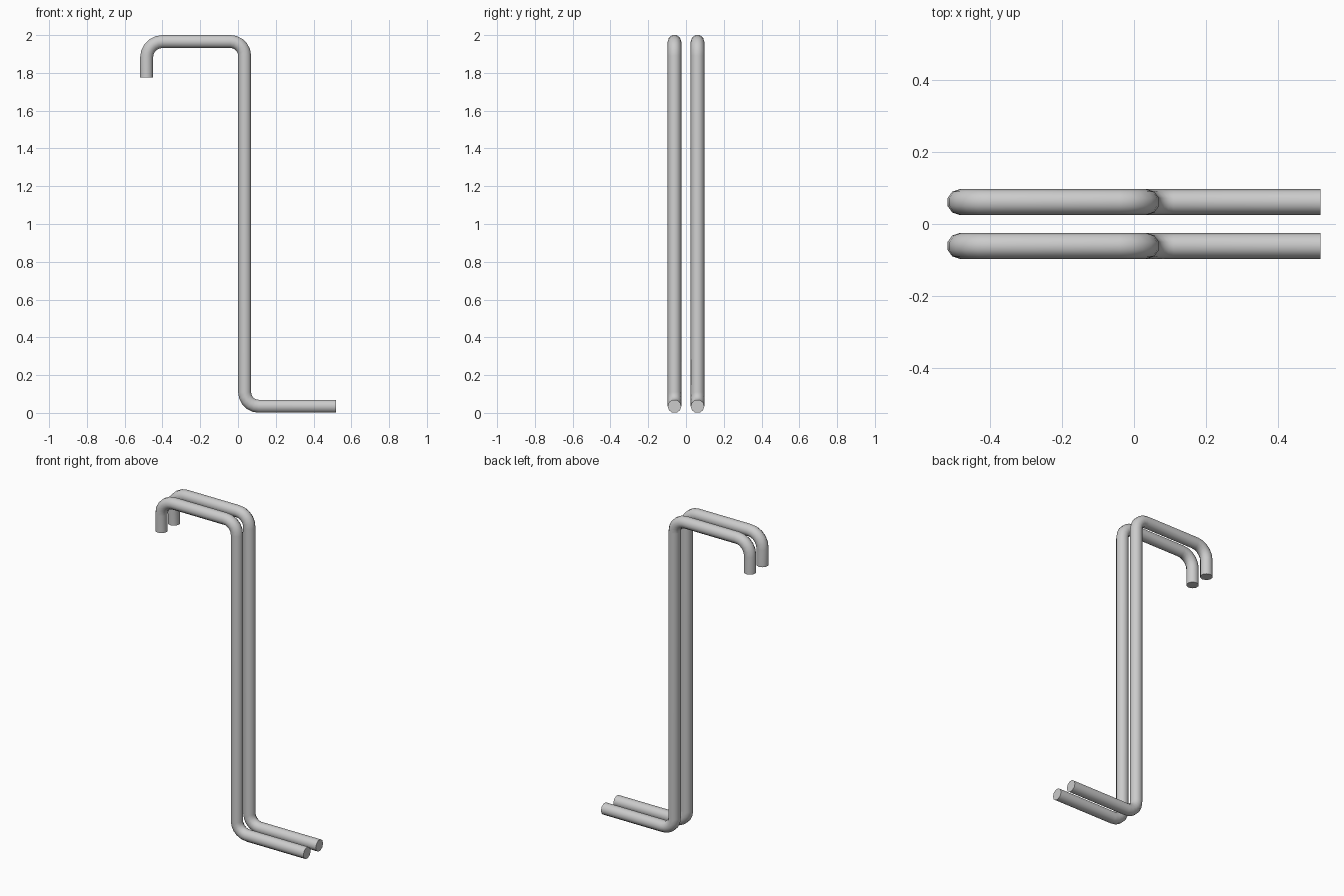
import bpy, bmesh, math
from mathutils import Vector

if "Cube" in bpy.data.objects:
    bpy.data.objects.remove(bpy.data.objects["Cube"])

R, SIDES, STEPS = 0.036, 10, 5
# centreline corners in x, z with bend radius
PATH = [(-0.484, 1.775, 0), (-0.484, 1.966, 0.085), (0.035, 1.966, 0.075),
        (0.035, 0.035, 0.075), (0.518, 0.035, 0)]


def centreline():
    """Points and tangents along the path, with rounded right-angle corners."""
    pts = [Vector(p[:2]) for p in PATH]
    out = [(pts[0], (pts[1] - pts[0]).normalized())]
    for i in range(1, len(pts) - 1):
        a = (pts[i] - pts[i - 1]).normalized()
        b = (pts[i + 1] - pts[i]).normalized()
        r = PATH[i][2]
        centre = pts[i] - a * r + b * r
        for k in range(STEPS + 1):
            t = math.pi / 2 * k / STEPS
            out.append((centre - b * r * math.cos(t) + a * r * math.sin(t),
                        a * math.cos(t) + b * math.sin(t)))
    out.append((pts[-1], (pts[-1] - pts[-2]).normalized()))
    return out


def pipe(name, y):
    bm = bmesh.new()
    rings = []
    for p, t in centreline():
        ring = []
        for k in range(SIDES):
            ang = math.tau * k / SIDES
            s = R * math.sin(ang)
            ring.append(bm.verts.new((p.x - t.y * s, y + R * math.cos(ang), p.y + t.x * s)))
        rings.append(ring)
    for a, b in zip(rings, rings[1:]):
        for k in range(SIDES):
            j = (k + 1) % SIDES
            bm.faces.new((a[k], a[j], b[j], b[k]))
    # end caps
    bm.faces.new(rings[0])
    bm.faces.new(rings[-1])
    bmesh.ops.recalc_face_normals(bm, faces=bm.faces)
    me = bpy.data.meshes.new(name)
    bm.to_mesh(me)
    bm.free()
    ob = bpy.data.objects.new(name, me)
    bpy.context.collection.objects.link(ob)
    bpy.ops.object.select_all(action='DESELECT')
    ob.select_set(True)
    bpy.context.view_layer.objects.active = ob
    bpy.ops.object.shade_smooth_by_angle(angle=math.radians(40))


# pair of parallel bent pipes
pipe("front_pipe", -0.061)
pipe("back_pipe", 0.061)
